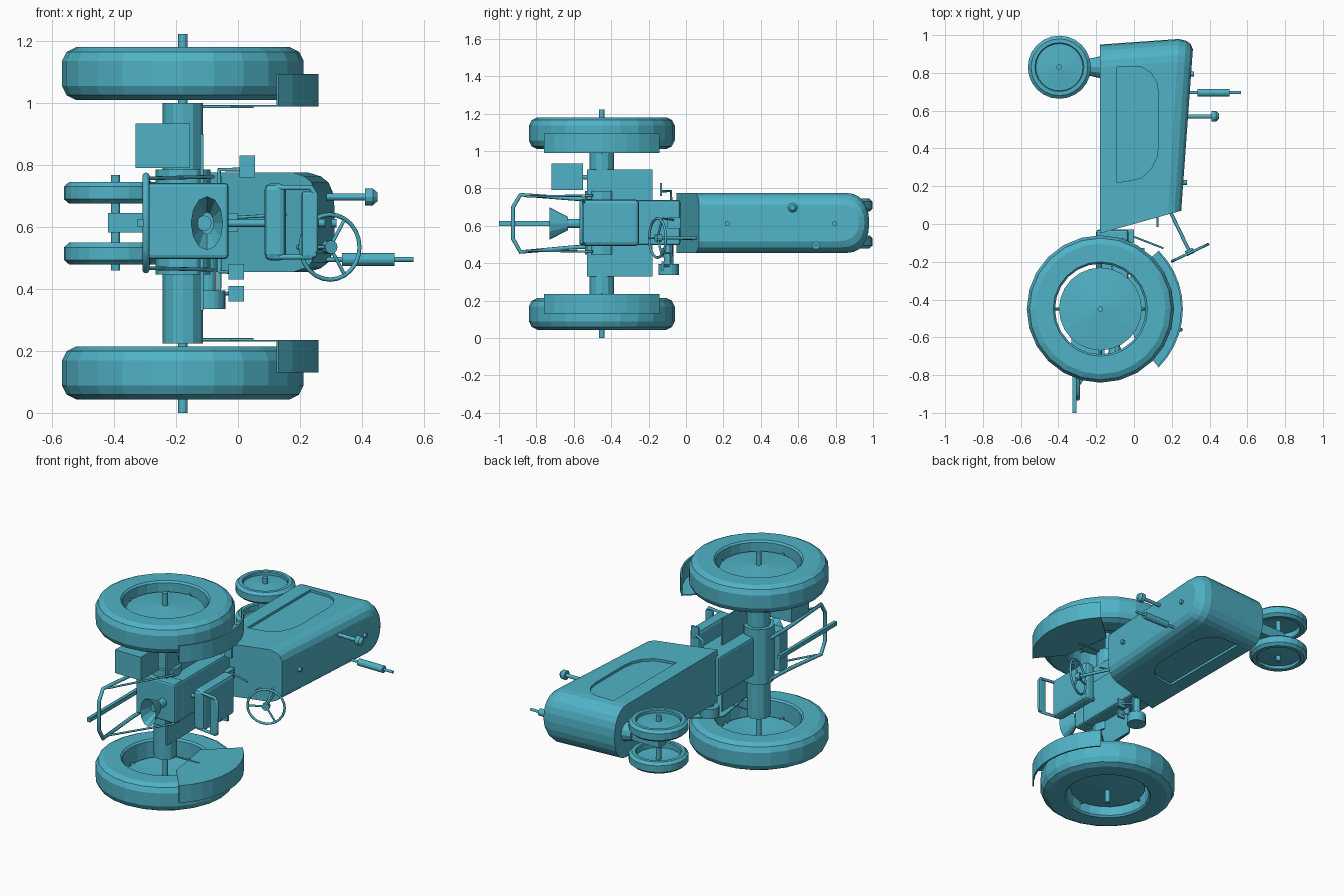
import bpy, bmesh, math
from mathutils import Vector, Matrix

if "Cube" in bpy.data.objects:
    bpy.data.objects.remove(bpy.data.objects["Cube"])

mat = bpy.data.materials.new("teal")
mat.diffuse_color = (0.08, 0.45, 0.57, 1)
mat.use_nodes = True
mat.node_tree.nodes["Principled BSDF"].inputs["Base Color"].default_value = mat.diffuse_color
MID = 0.612          # z of the machine's centre plane (it lies on its side, up is +x)
RX, RY = -0.178, -0.45  # rear axle position


def finish(bm, name):
    bmesh.ops.recalc_face_normals(bm, faces=bm.faces)
    me = bpy.data.meshes.new(name)
    bm.to_mesh(me)
    bm.free()
    me.materials.append(mat)
    ob = bpy.data.objects.new(name, me)
    bpy.context.collection.objects.link(ob)
    return ob


def box(name, x, y, z, bevel=0.0):
    bm = bmesh.new()
    bmesh.ops.create_cube(bm, size=1)
    for v in bm.verts:
        v.co = [a[0] + (c + 0.5) * (a[1] - a[0]) for a, c in zip((x, y, z), v.co)]
    if bevel:
        bmesh.ops.bevel(bm, geom=bm.edges[:], offset=bevel, segments=2, affect='EDGES', profile=0.5)
    return finish(bm, name)


def rod(name, a, b, r, r2=None, seg=12, caps=True, squash=1.0):
    a, b = Vector(a), Vector(b)
    d = b - a
    bm = bmesh.new()
    bmesh.ops.create_cone(bm, cap_ends=caps, segments=seg, radius1=r,
                          radius2=r if r2 is None else r2, depth=d.length)
    m = Matrix.Translation((a + b) / 2) @ d.to_track_quat('Z', 'Y').to_matrix().to_4x4()
    bm.transform(m)
    for v in bm.verts:
        v.co.x = a.x + (v.co.x - a.x) * squash
    return finish(bm, name)


def lathe(name, profile, loc, seg, flip=1, closed=True):
    bm = bmesh.new()
    rings = []
    for i in range(seg):
        t = 2 * math.pi * i / seg
        rings.append([bm.verts.new((loc[0] + r * math.cos(t), loc[1] + r * math.sin(t), loc[2] + flip * h))
                      for r, h in profile])
    n = len(profile)
    for i in range(seg):
        a, b = rings[i], rings[(i + 1) % seg]
        for j in range(n if closed else n - 1):
            k = (j + 1) % n
            bm.faces.new((a[j], b[j], b[k], a[k]))
    bmesh.ops.remove_doubles(bm, verts=bm.verts, dist=1e-5)
    return finish(bm, name)


def prism(name, pts, z0, z1):
    bm = bmesh.new()
    f = bm.faces.new([bm.verts.new((x, y, z0)) for x, y in pts])
    g = bmesh.ops.extrude_face_region(bm, geom=[f])
    for v in g["geom"]:
        if isinstance(v, bmesh.types.BMVert):
            v.co.z = z1
    return finish(bm, name)


def tube(name, pts, r, cyclic=False):
    cu = bpy.data.curves.new(name, 'CURVE')
    cu.dimensions = '3D'
    cu.bevel_depth = r
    cu.bevel_resolution = 2
    cu.use_fill_caps = True
    sp = cu.splines.new('POLY')
    sp.points.add(len(pts) - 1)
    for p, c in zip(sp.points, pts):
        p.co = (*c, 1)
    sp.use_cyclic_u = cyclic
    cu.materials.append(mat)
    ob = bpy.data.objects.new(name, cu)
    bpy.context.collection.objects.link(ob)


# hood: U-shaped outline lofted upwards (+x), rounded on top and at the nose
bm = bmesh.new()
rings = []
for t, ins in ((0, 0), (0.84, 0), (0.92, 0.012), (0.97, 0.03), (1, 0.06)):
    w, yr, yf = 0.16 - ins, -0.05 + 0.12 * t, 0.95 + 0.035 * t - ins
    pts = [(yr, -w)]
    for i in range(13):
        a = math.pi * i / 12
        c = -math.cos(a)
        pts.append((yf - 0.12 + 0.12 * math.sin(a) ** 0.9, w * math.copysign(abs(c) ** 0.88, c)))
    pts.append((yr, w))
    rings.append([bm.verts.new((-0.18 + t * (0.43 + 0.065 * (y - 0.07) / 0.9), y, MID + 0.003 + z))
                  for y, z in pts])
for a, b in zip(rings, rings[1:]):
    for j in range(len(a)):
        k = (j + 1) % len(a)
        bm.faces.new((a[j], a[k], b[k], b[j]))
bm.faces.new(rings[0])
bm.faces.new(rings[-1])
hood = finish(bm, "hood")

# recessed side panels
panel = [(-0.09, 0.83), (0.04, 0.83), (0.09, 0.80), (0.12, 0.75), (0.13, 0.69), (0.13, 0.42),
         (0.12, 0.35), (0.09, 0.29), (0.04, 0.245), (-0.02, 0.23), (-0.09, 0.22)]
for z0, z1 in ((0.76, 0.82), (0.41, 0.47)):
    cutter = prism("panel_cutter", panel, z0, z1)
    cutter.hide_render = True
    mod = hood.modifiers.new("panel", 'BOOLEAN')
    mod.object, mod.operation, mod.solver = cutter, 'DIFFERENCE', 'EXACT'
    bpy.context.view_layer.objects.active = hood
    bpy.ops.object.modifier_apply(modifier=mod.name)
    bpy.data.objects.remove(cutter)

# exhaust, air intake and filler caps on the hood
rod("exhaust_pipe", (0.27, 0.695, 0.495), (0.567, 0.695, 0.495), 0.008)
rod("muffler", (0.335, 0.695, 0.495), (0.505, 0.695, 0.495), 0.021)
rod("intake_pipe", (0.27, 0.57, 0.697), (0.42, 0.57, 0.697), 0.011)
rod("intake_cap", (0.41, 0.57, 0.697), (0.435, 0.57, 0.697), 0.027)
rod("intake_cap_top", (0.435, 0.57, 0.697), (0.45, 0.57, 0.697), 0.027, 0.014)
rod("radiator_cap", (0.28, 0.795, MID), (0.318, 0.795, MID), 0.013)
rod("fuel_cap", (0.24, 0.22, MID), (0.28, 0.22, MID), 0.013)

# wheels, fenders and axle tubes, mirrored about the centre plane
rear_tire = [(0.24, -0.075), (0.25, -0.085), (0.345, -0.085), (0.375, -0.07), (0.39, -0.04),
             (0.39, 0.04), (0.375, 0.07), (0.345, 0.085), (0.25, 0.085), (0.24, 0.075)]
front_tire = [(0.125, -0.03), (0.13, -0.035), (0.15, -0.035), (0.167, -0.02),
              (0.167, 0.02), (0.15, 0.035), (0.13, 0.035), (0.125, 0.03)]
arc = [math.radians(-45 + 90 * i / 10) for i in range(11)]


def ring(r):
    return [(RX + r * math.cos(a), RY + r * math.sin(a)) for a in arc]


for s, side in ((1, "left"), (-1, "right")):
    zr = MID + s * 0.483
    lathe(side + "_rear_tire", rear_tire, (RX, RY, zr), 24)
    lathe(side + "_rear_disc", [(0, 0.052), (0.219, 0.03), (0.219, 0.015), (0, 0.037)],
          (RX, RY, zr), 24, s, False)
    for k in range(4):
        a = math.radians(90 * k)
        p = [(RX + r * math.cos(a), RY + r * math.sin(a), zr + s * 0.022) for r in (0.21, 0.243)]
        rod(side + "_rim_lug", p[0], p[1], 0.009, seg=8)
    rod(side + "_axle_tube", (RX, RY, MID), (RX, RY, MID + s * 0.388), 0.065)
    zf = MID + s * 0.098
    lathe(side + "_front_tire", front_tire, (-0.395, 0.83, zf), 24)
    lathe(side + "_front_disc", [(0, 0.025), (0.126, 0.014), (0.126, 0.004), (0, 0.015)],
          (-0.395, 0.83, zf), 24, s, False)
    # fender: curved strip over the tire, inner side plate and its strut
    z0, z1 = MID + s * 0.376, MID + s * 0.482
    prism(side + "_fender_top", ring(0.437) + ring(0.427)[::-1], z0, z1)
    prism(side + "_fender_plate", ring(0.434) + [(-0.045, -0.30), (0.0, -0.60)], z0, z0 + s * 0.006)
    tube(side + "_fender_strut", [(0.05, -0.45, z0), (-0.125, -0.45, z0)], 0.005)
    # hitch lift rods
    tube(side + "_lift_rod", [(-0.29, -0.85, MID + s * 0.145), (-0.08, -0.5, MID + s * 0.15)], 0.006)
rod("rear_axle", (RX, RY, 0), (RX, RY, 1.222), 0.015)
rod("front_axle", (-0.395, 0.83, 0.46), (-0.395, 0.83, 0.768), 0.015)
box("front_pedestal", (-0.42, -0.17), (0.80, 0.86), (0.582, 0.645))
rod("pedestal_collar", (-0.235, 0.83, MID), (-0.17, 0.83, MID), 0.045, 0.06)

# transmission body, axle block and platform
box("rear_housing", (-0.297, -0.03), (-0.57, -0.49), (0.497, 0.742), 0.012)
box("transmission", (-0.20, -0.03), (-0.50, -0.03), (0.497, 0.737), 0.012)
rod("axle_block", (RX, RY, 0.447), (RX, RY, 0.785), 0.089)
box("platform", (-0.122, -0.112), (-0.53, -0.18), (0.33, 0.90))
box("tool_box", (-0.33, -0.155), (-0.72, -0.55), (0.79, 0.933))
rod("tool_box_bracket", (-0.2, -0.56, 0.86), (-0.2, -0.45, 0.86), 0.012)
rod("power_shaft", (-0.11, -0.66, MID), (-0.11, -0.56, MID), 0.025)
rod("power_shaft_shield", (-0.10, -0.73, MID), (-0.10, -0.63, MID), 0.087, 0.035, caps=False, squash=0.6)

# belt pulley, pedals and levers
rod("belt_pulley", (-0.095, -0.092, 0.336), (-0.095, -0.092, 0.395), 0.055, seg=20)
rod("pulley_shaft", (-0.095, -0.092, 0.39), (-0.095, -0.092, 0.51), 0.025)
for name, x, y, z, zin in (("brake_pedal", -0.03, -0.13, 0.36, 0.50), ("second_pedal", -0.03, -0.13, 0.43, 0.50),
                           ("clutch_pedal", 0.005, -0.14, 0.76, 0.73)):
    box(name, (x, x + 0.05), (y, y + 0.012), (z, z + 0.05 + (0.02 if z > 0.7 else 0)))
    tube(name + "_arm", [(x + 0.02, y + 0.01, z + 0.025), (-0.06, -0.08, z + 0.025), (-0.06, -0.08, zin)], 0.007)
box("lever_base", (-0.04, 0.0), (-0.10, -0.03), (0.585, 0.645))
tube("gear_lever", [(-0.02, -0.06, 0.63), (0.155, -0.128, 0.64)], 0.005)
tube("throttle_lever", [(0.125, -0.015, 0.53), (0.125, 0.08, 0.53)], 0.005)

# steering wheel
hub = Vector((0.297, -0.152, 0.535))
u, v = Vector((0.905, 0.425, 0)), Vector((0, 0, 1))
tube("steering_rim", [hub + 0.105 * (u * math.cos(i * math.pi / 12) + v * math.sin(i * math.pi / 12))
                      for i in range(24)], 0.007, True)
for k in range(3):
    a = math.radians(120 * k + 60)
    tube("steering_spoke", [hub, hub + 0.105 * (u * math.cos(a) + v * math.sin(a))], 0.006)
rod("steering_hub", hub - Vector((-0.004, 0.009, 0)), hub + Vector((-0.008, 0.017, 0)), 0.022)
tube("steering_column", [hub, (0.18, 0.09, 0.535)], 0.009)

# seat
tube("seat_post", [(-0.05, -0.40, MID), (0.10, -0.40, MID)], 0.012)
box("seat_cushion", (0.085, 0.155), (-0.555, -0.25), (0.492, 0.74), 0.02)
box("seat_back_pad", (0.205, 0.255), (-0.568, -0.548), (0.50, 0.715), 0.008)
tube("seat_back_frame", [(0.10, -0.54, 0.503), (0.235, -0.56, 0.503), (0.25, -0.56, 0.525),
                         (0.25, -0.56, 0.705), (0.235, -0.56, 0.727), (0.10, -0.54, 0.727)], 0.009)

# rear hitch frame and drawbar
tube("hitch_frame", [(-0.29, -0.40, 0.74), (-0.295, -0.60, 0.745), (-0.297, -0.885, 0.766), (-0.297, -0.925, 0.70),
                     (-0.297, -0.925, 0.53), (-0.297, -0.885, 0.46), (-0.295, -0.60, 0.485), (-0.29, -0.40, 0.49)],
     0.011)
box("drawbar", (-0.325, -0.305), (-1.0, -0.45), (0.60, 0.625))
